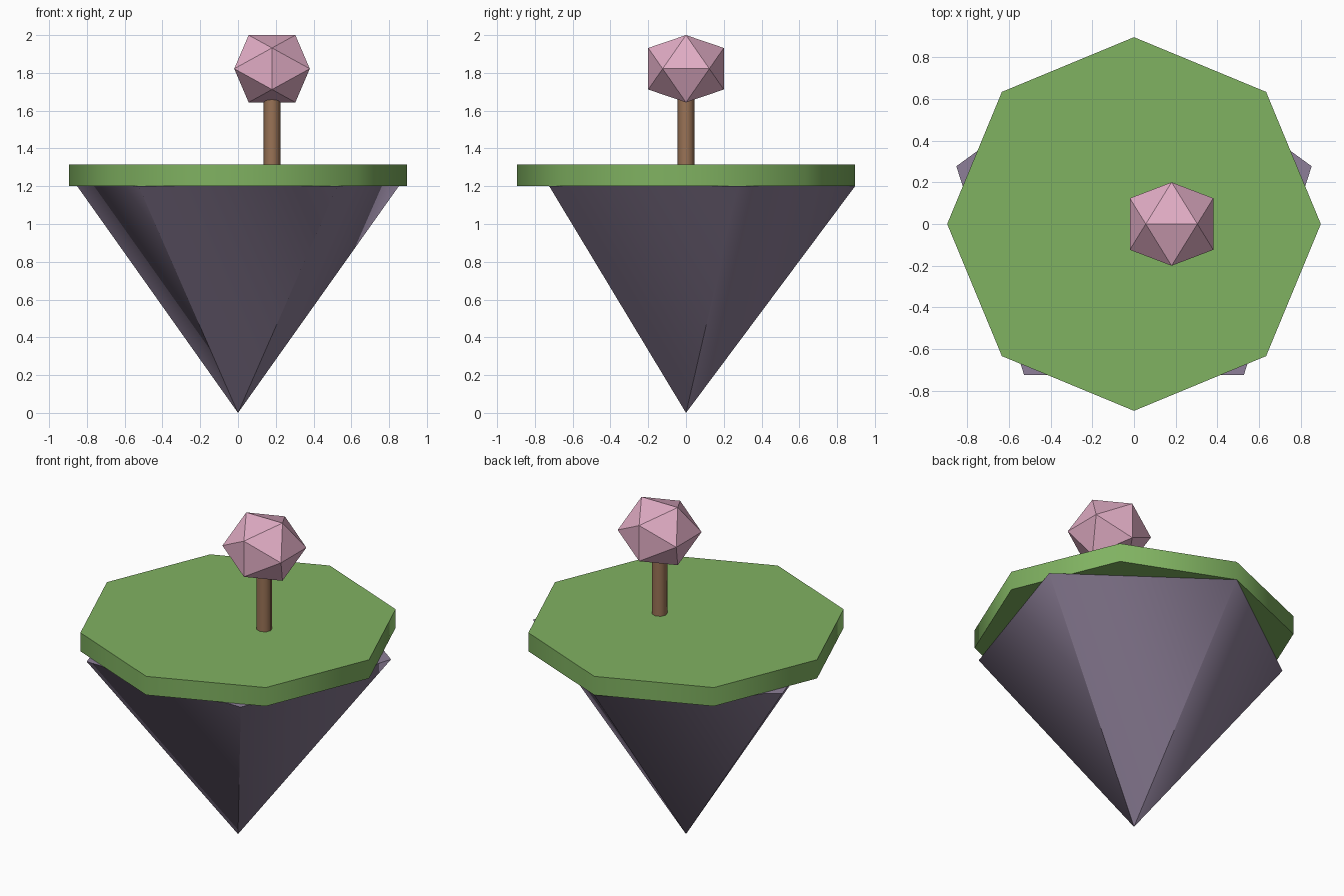
import bpy, bmesh, math
from mathutils import Vector, Matrix

cube = bpy.data.objects.get("Cube")
if cube:
    bpy.data.objects.remove(cube, do_unlink=True)


def material(name, rgb):
    """Flat material from 0-255 display values, stored as linear."""
    lin = [((c / 255 + 0.055) / 1.055) ** 2.4 for c in rgb] + [1.0]
    mat = bpy.data.materials.new(name)
    mat.use_nodes = True
    mat.diffuse_color = lin
    bsdf = mat.node_tree.nodes["Principled BSDF"]
    bsdf.inputs["Base Color"].default_value = lin
    bsdf.inputs["Roughness"].default_value = 0.9
    return mat


def add_object(name, mesh, mat):
    obj = bpy.data.objects.new(name, mesh)
    mesh.materials.append(mat)
    bpy.context.collection.objects.link(obj)
    return obj


def cylinder(name, radius, bottom, top, x, mat):
    """Eight-sided cylinder with corners on the axes and soft sides."""
    bpy.ops.mesh.primitive_cylinder_add(
        vertices=8, radius=radius, depth=top - bottom,
        location=(x, 0, (top + bottom) / 2))
    obj = bpy.context.object
    obj.name = name
    obj.data.materials.append(mat)
    bpy.ops.object.shade_smooth_by_angle(angle=math.radians(50))
    return obj


grass = material("grass green", (128, 178, 97))
rock = material("rock purple", (141, 127, 152))
bark = material("bark brown", (154, 115, 86))
blossom = material("blossom pink", (224, 172, 196))

RADIUS, GROUND, TOP = 0.895, 1.2, 1.315
TREE_X = 0.18

# Rock: five-sided cone, point down, one corner to the back
SIDES = 5
angles = [math.tau * i / SIDES for i in range(SIDES)]
rim = [Vector((math.sin(a), math.cos(a), 0)) for a in angles]
verts = [(0, 0, 0)] + [p * RADIUS + Vector((0, 0, GROUND)) for p in rim]
faces = [(0, i + 1, (i + 1) % SIDES + 1) for i in range(SIDES)]
faces.append(tuple(range(SIDES, 0, -1)))
mesh = bpy.data.meshes.new("floating_rock")
mesh.from_pydata(verts, [], faces)
mesh.update()
add_object("floating_rock", mesh, rock)

# Rock shading: rounded sides, each face's tip following its second corner
slope = Vector((0, 0, -RADIUS / GROUND))
soft = [(p + slope).normalized() for p in rim]
normals = []
for i in range(SIDES):
    j = (i + 1) % SIDES
    normals += [soft[j], soft[i], soft[j]]
normals += [Vector((0, 0, 1))] * SIDES
mesh.shade_smooth()
mesh.normals_split_custom_set(normals)

# Grass slab and tree trunk
cylinder("grass_slab", RADIUS, GROUND, TOP, 0, grass)
cylinder("tree_trunk", 0.044, TOP - 0.01, 1.75, TREE_X, bark)

# Tree crown: slightly squashed icosahedron, an edge on top
LONG, SHORT = 0.2, 0.1236
bm = bmesh.new()
for s in (-1, 1):
    for t in (-1, 1):
        for co in ((s * SHORT, 0, t * LONG),
                   (0, s * LONG, t * SHORT),
                   (s * LONG, t * SHORT, 0)):
            bm.verts.new(co)
bmesh.ops.convex_hull(bm, input=bm.verts[:])
bmesh.ops.recalc_face_normals(bm, faces=bm.faces[:])
bm.transform(Matrix.Translation((TREE_X, 0, 1.822)) @ Matrix.Diagonal((1, 1, 0.89, 1)))
crown = bpy.data.meshes.new("tree_crown")
bm.to_mesh(crown)
bm.free()
add_object("tree_crown", crown, blossom)
